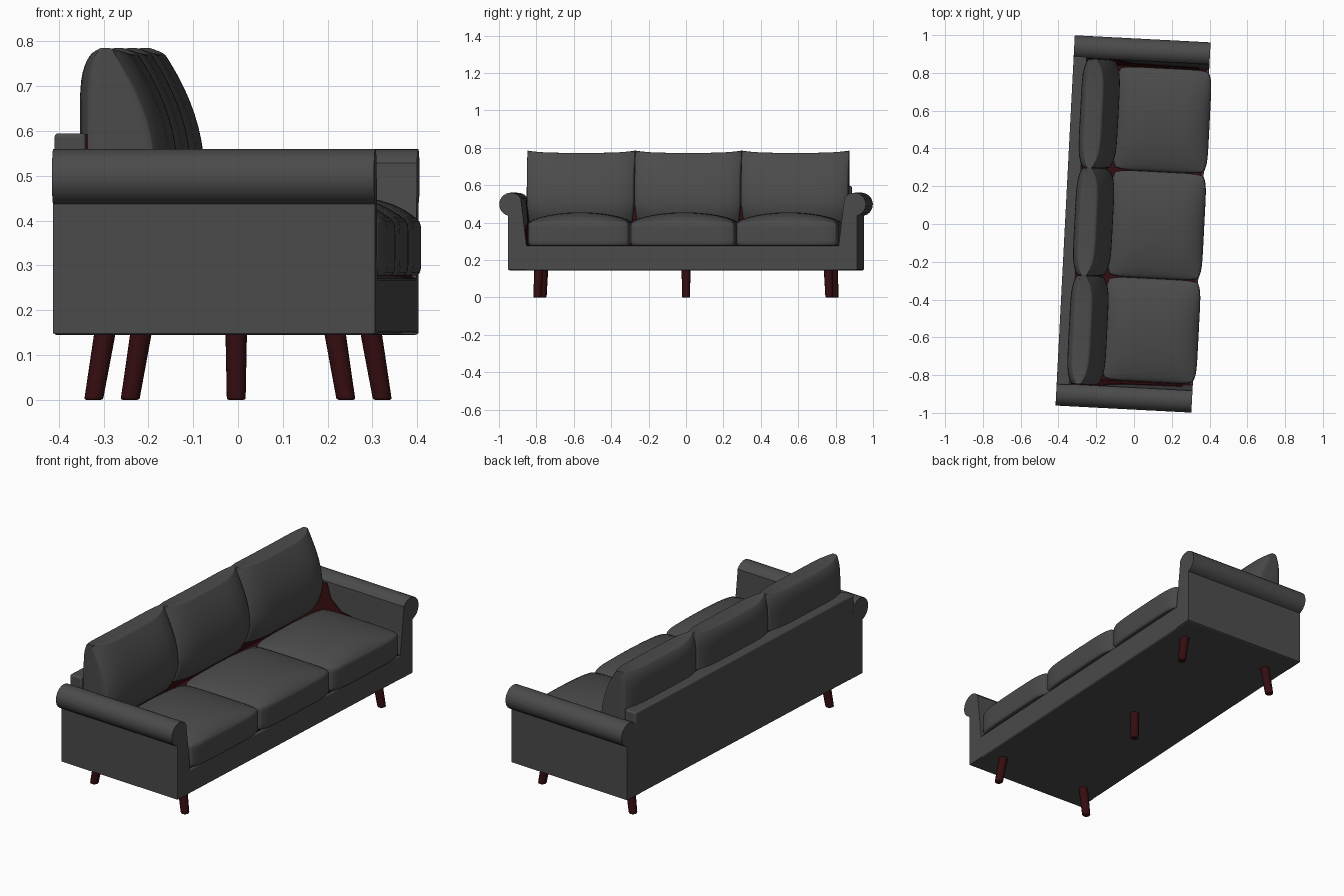
import bpy, bmesh, math
from mathutils import Vector

if "Cube" in bpy.data.objects:
    bpy.data.objects.remove(bpy.data.objects["Cube"])

TURN = -0.052  # the whole sofa stands slightly turned


def material(name, rgb):
    m = bpy.data.materials.new(name)
    m.diffuse_color = (*rgb, 1)
    m.use_nodes = True
    m.node_tree.nodes["Principled BSDF"].inputs["Base Color"].default_value = m.diffuse_color
    return m


GREY = material("charcoal fabric", (0.07, 0.07, 0.07))
RED = material("dark red wood", (0.035, 0.004, 0.005))


def finish(bm, name, mat, bevel=0.0, angle=35):
    bmesh.ops.recalc_face_normals(bm, faces=bm.faces)
    me = bpy.data.meshes.new(name)
    bm.to_mesh(me)
    bm.free()
    ob = bpy.data.objects.new(name, me)
    bpy.context.collection.objects.link(ob)
    me.materials.append(mat)
    ob.rotation_euler.z = TURN
    if bevel:
        b = ob.modifiers.new("soft edges", 'BEVEL')
        b.width, b.segments, b.limit_method = bevel, 3, 'ANGLE'
        b.angle_limit = math.radians(40)
    bpy.ops.object.select_all(action='DESELECT')
    ob.select_set(True)
    bpy.context.view_layer.objects.active = ob
    bpy.ops.object.shade_smooth_by_angle(angle=math.radians(angle))
    return ob


def box(name, lo, hi, mat, bevel=0.0):
    bm = bmesh.new()
    bmesh.ops.create_cube(bm, size=1)
    for v in bm.verts:
        v.co = Vector([(a + b) / 2 + c * (b - a) for a, b, c in zip(lo, hi, v.co)])
    return finish(bm, name, mat, bevel)


def prism(name, ring, offset, mat, bevel=0.0):
    bm = bmesh.new()
    f = bm.faces.new([bm.verts.new(p) for p in ring])
    ext = bmesh.ops.extrude_face_region(bm, geom=[f])
    for v in ext["geom"]:
        if isinstance(v, bmesh.types.BMVert):
            v.co += Vector(offset)
    return finish(bm, name, mat, bevel)


def cushion(name, shape):
    """Gridded cube, each point (a, b, c in -1..1) moved by a shape rule."""
    bm = bmesh.new()
    bmesh.ops.create_cube(bm, size=2)
    bmesh.ops.subdivide_edges(bm, edges=bm.edges[:], cuts=19, use_grid_fill=True)
    for v in bm.verts:
        v.co = shape(*[math.sin(max(-1, min(1, t)) * math.pi / 2) for t in v.co])
    return finish(bm, name, GREY, angle=60)


# frame: base, back panel and the red deck behind the cushions
box("base", (-0.365, -0.935, 0.145), (0.355, 0.935, 0.275), GREY, 0.008)
box("back_panel", (-0.365, -0.87, 0.15), (-0.295, 0.87, 0.595), GREY, 0.008)
box("seat_deck", (-0.30, -0.84, 0.265), (0.345, 0.84, 0.28), RED)
box("back_lining", (-0.30, -0.855, 0.27), (-0.288, 0.855, 0.592), RED)


# rolled arms, with a red lining at the inner rear corner
def inner(z):
    return 0.835 + 0.12 * (z - 0.27)


for side, label in ((1, "left"), (-1, "right")):
    prof = [(0.935, 0.148), (0.835, 0.148), (0.835, 0.27), (0.865, 0.52)]
    for i in range(15):
        t = math.radians(150 - i * 16.2)
        prof.append((0.919 + 0.0625 * math.cos(t), 0.4975 + 0.0625 * math.sin(t)))
    prof.append((0.935, 0.437))
    prism(label + "_arm", [(-0.365, side * y, z) for y, z in prof],
          (0.72, 0, 0), GREY, 0.008)
    patch = [(-0.29, 0.28), (0.30, 0.28), (0.30, 0.36), (-0.02, 0.40),
             (-0.09, 0.45), (-0.12, 0.52), (-0.29, 0.52)]
    prism(label + "_arm_lining", [(x, side * (inner(z) - 0.003), z) for x, z in patch],
          (0, side * 0.006, 0), RED)


# seat cushions: flat sides, crowned top
def seat_shape(y0, y1):
    def shape(a, b, c):
        tuck = 1 - 0.03 * abs(c) ** 8
        x = 0.12 + a * (0.252 * tuck - 0.018 * b ** 8)
        y = (y0 + y1) / 2 + b * ((y1 - y0) / 2 * (1 - 0.02 * abs(c) ** 8) - 0.012 * a ** 8)
        top = 0.402 + 0.053 * (1 - a ** 4) ** 0.8 * (1 - b * b) ** 0.7
        return Vector((x, y, 0.278 + (c + 1) / 2 * (top - 0.278)))
    return shape


# back cushions: wedge leaning back, pinched towards the seams
def back_shape(y0, y1):
    def shape(a, b, c):
        z = 0.385 + (c + 1) / 2 * (0.40 - 0.012 * (1 - b ** 4))
        t = max(0, (z - 0.5) / 0.285)
        low = max(0, (0.5 - z) / 0.115)
        front = -0.112 - 0.092 * t * t - 0.035 * low * low - 0.03 * b ** 6
        back = -0.316 + 0.022 * abs(c) ** 6 + 0.025 * b ** 6
        x = back + (a + 1) / 2 * (front - back)
        half = (y1 - y0) / 2 * (1 - 0.025 * a ** 6) - 0.015 * low
        return Vector((x, (y0 + y1) / 2 + b * half, z - 0.008 * a ** 8 * c))
    return shape


for i, label in enumerate(("right", "middle", "left")):
    s = (-0.832, -0.283, 0.283, 0.832)
    k = (-0.862, -0.285, 0.285, 0.862)
    cushion(label + "_seat_cushion", seat_shape(s[i], s[i + 1]))
    cushion(label + "_back_cushion", back_shape(k[i], k[i + 1]))


# round wooden legs, splayed at the corners, straight in the middle
def leg(name, foot, top):
    bm = bmesh.new()
    bmesh.ops.create_cone(bm, cap_ends=True, segments=20,
                          radius1=0.021, radius2=0.024, depth=1)
    for v in bm.verts:
        t = v.co.z + 0.5
        v.co.x += foot[0] + t * (top[0] - foot[0])
        v.co.y += foot[1] + t * (top[1] - foot[1])
        v.co.z = t * 0.15
    finish(bm, name, RED, 0.005)


for sx, fb in ((1, "front"), (-1, "rear")):
    for sy, lr in ((1, "left"), (-1, "right")):
        leg(f"{fb}_{lr}_leg", (sx * 0.282, sy * 0.782), (sx * 0.257, sy * 0.775))
leg("middle_leg", (-0.004, 0), (-0.004, 0))
